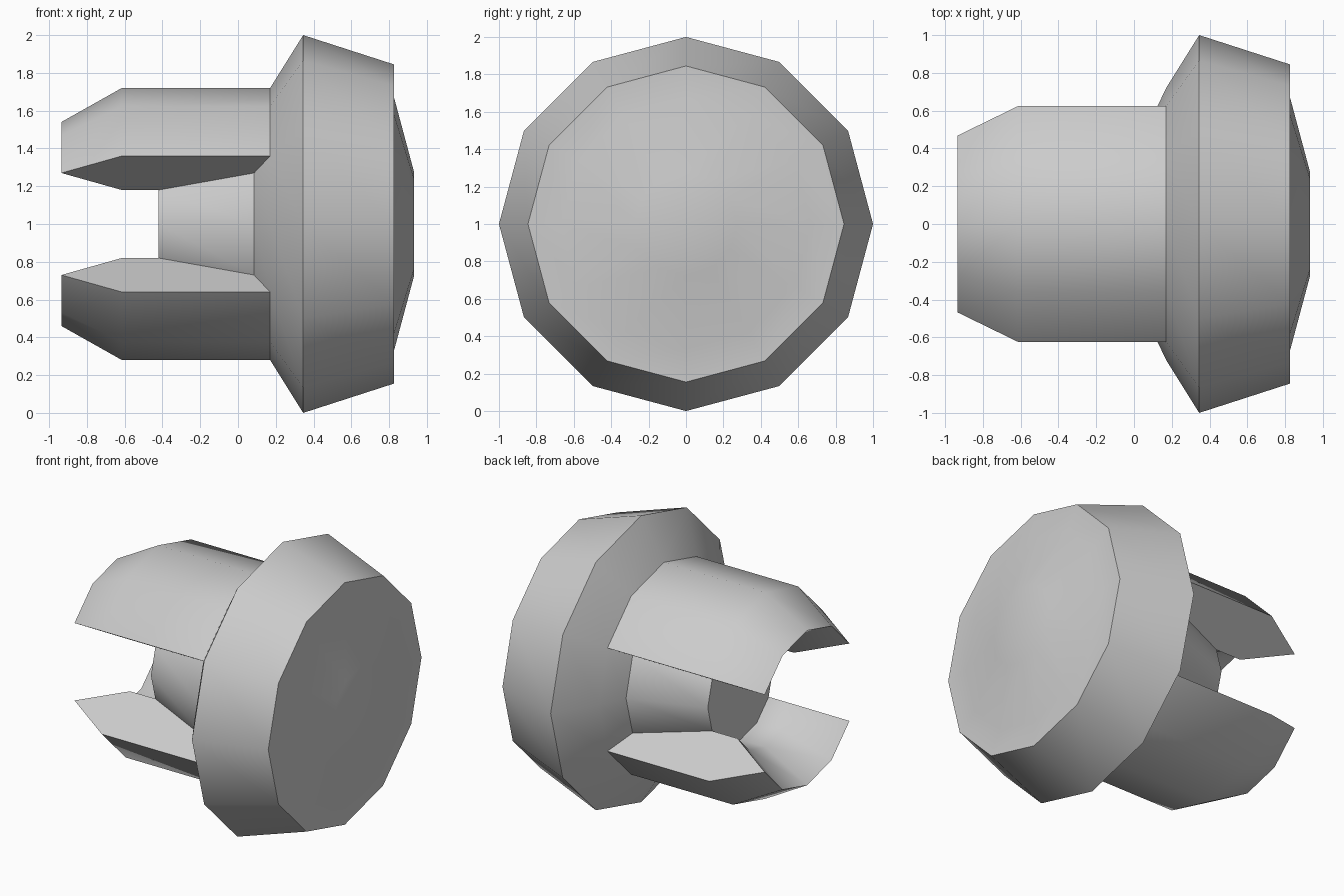
import bpy, bmesh, math

if "Cube" in bpy.data.objects:
    bpy.data.objects.remove(bpy.data.objects["Cube"])

STEP = math.radians(30)          # twelve-sided all round
grey = bpy.data.materials.new("plain grey")
grey.diffuse_color = (0.6, 0.6, 0.6, 1)
grey.use_nodes = True
grey.node_tree.nodes["Principled BSDF"].inputs["Base Color"].default_value = grey.diffuse_color


def ring_point(x, r, k):
    """Point at axial position x, radius r, k steps up from the +y side."""
    return (x, r * math.cos(k * STEP), 1 + r * math.sin(k * STEP))


def finish(bm, name):
    bmesh.ops.recalc_face_normals(bm, faces=bm.faces)
    mesh = bpy.data.meshes.new(name)
    bm.to_mesh(mesh)
    bm.free()
    mesh.materials.append(grey)
    obj = bpy.data.objects.new(name, mesh)
    bpy.context.collection.objects.link(obj)
    bpy.ops.object.select_all(action='DESELECT')
    obj.select_set(True)
    bpy.context.view_layer.objects.active = obj
    bpy.ops.object.shade_smooth_by_angle(angle=math.radians(35))
    return obj


def lathe(name, profile):
    """Closed turned solid along x with flat end caps."""
    bm = bmesh.new()
    rings = [[bm.verts.new(ring_point(x, r, k)) for k in range(12)]
             for x, r in profile]
    for a, b in zip(rings, rings[1:]):
        for k in range(12):
            n = (k + 1) % 12
            bm.faces.new((a[k], a[n], b[n], b[k]))
    bm.faces.new(rings[0])
    bm.faces.new(rings[-1])
    return finish(bm, name)


def prong(name, first):
    """Profile swept through 120 degrees, with flat side walls."""
    profile = [(0.085, 0.54), (0.17, 0.72), (-0.615, 0.72),
               (-0.935, 0.54), (-0.615, 0.36), (-0.42, 0.36)]
    bm = bmesh.new()
    cuts = [[bm.verts.new(ring_point(x, r, first + k)) for x, r in profile]
            for k in range(5)]
    for a, b in zip(cuts, cuts[1:]):
        for i in range(6):
            j = (i + 1) % 6
            bm.faces.new((a[i], a[j], b[j], b[i]))
    bm.faces.new(cuts[0])
    bm.faces.new(cuts[-1])
    return finish(bm, name)


# Wide head with shallow domed face, running into the tapered core
lathe("head_and_core", [(-0.42, 0.36), (0.085, 0.54), (0.17, 0.72),
                        (0.345, 1.0), (0.825, 0.845), (0.826, 0.67),
                        (0.932, 0.275)])

# Two gripping prongs, above and below the slot
prong("upper_prong", 1)
prong("lower_prong", 7)
